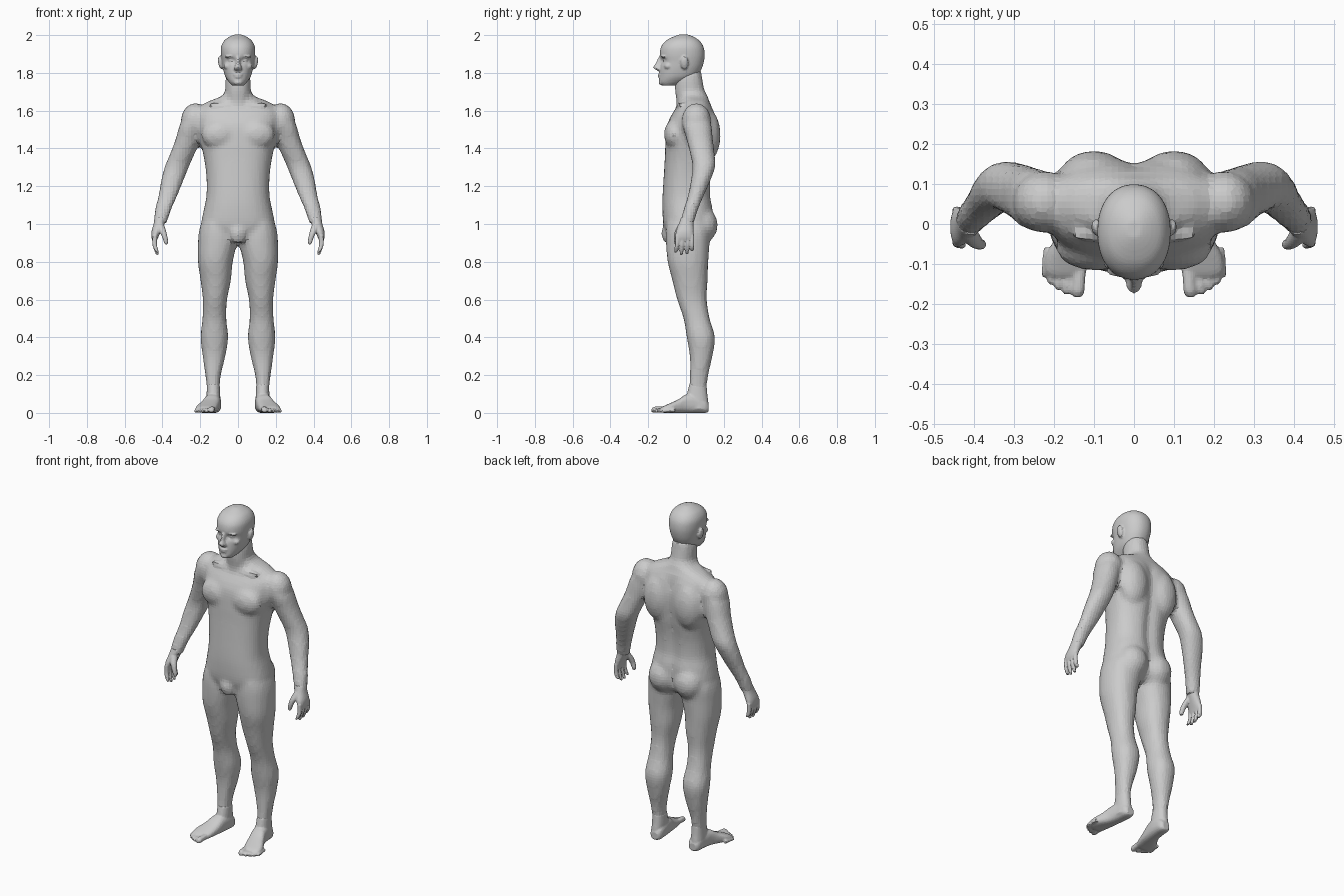
import bpy, bmesh, math
from mathutils import Matrix, Vector


def spline(rows, steps=4):
    """Smoothly resample section rows (Catmull-Rom)."""
    out = []
    for i in range(len(rows) - 1):
        a, b, c, d = (rows[max(0, i - 1)], rows[i], rows[i + 1],
                      rows[min(len(rows) - 1, i + 2)])
        for k in range(steps):
            t = k / steps
            out.append([0.5 * (2 * q + (r - p) * t + (2 * p - 5 * q + 4 * r - s) * t * t
                               + (3 * q - p - 3 * r + s) * t ** 3)
                        for p, q, r, s in zip(a, b, c, d)])
    return out + [list(rows[-1])]


def loft(bm, rows, sides=(1,), seg=32, power=2.2, along_y=False):
    """Rows are (height, centre x, half width, low, high); low/high are y, or z for along_y."""
    for s in sides:
        rings = []
        for h, cx, hw, lo, hi in spline(rows):
            ring = []
            for i in range(seg):
                a = 2 * math.pi * i / seg
                c, d = math.cos(a), math.sin(a)
                c = math.copysign(abs(c) ** (2 / power), c)
                d = math.copysign(abs(d) ** (2 / power), d)
                x, v = s * (cx + hw * c), (lo + hi) / 2 + (hi - lo) / 2 * d
                ring.append(bm.verts.new((x, h, v) if along_y else (x, v, h)))
            rings.append(ring)
        for r0, r1 in zip(rings, rings[1:]):
            for i in range(seg):
                j = (i + 1) % seg
                bm.faces.new((r0[i], r0[j], r1[j], r1[i]))
        bm.faces.new(rings[0][::-1])
        bm.faces.new(rings[-1])


def ball(bm, pos, size, sides=(1, -1), tilt=0):
    for s in sides:
        m = (Matrix.Translation((s * pos[0], pos[1], pos[2]))
             @ Matrix.Rotation(s * tilt, 4, 'Y') @ Matrix.Diagonal((*size, 1)))
        bmesh.ops.create_uvsphere(bm, u_segments=24, v_segments=16, radius=1, matrix=m)


def finish(bm, name, voxel, smooth):
    """Fuse the overlapping volumes into one faceted skin."""
    bmesh.ops.recalc_face_normals(bm, faces=bm.faces)
    me = bpy.data.meshes.new(name)
    bm.to_mesh(me)
    bm.free()
    ob = bpy.data.objects.new(name, me)
    bpy.context.collection.objects.link(ob)
    r = ob.modifiers.new("fuse", 'REMESH')
    r.mode, r.voxel_size = 'VOXEL', voxel
    m = ob.modifiers.new("soften", 'SMOOTH')
    m.factor, m.iterations = 0.5, smooth
    return ob


BOTH = (1, -1)

# Torso with spine groove
bm = bmesh.new()
loft(bm, [(.91, 0, .13, -.08, .11), (.95, 0, .185, -.105, .14), (1.0, 0, .195, -.12, .145),
          (1.08, 0, .18, -.125, .145), (1.15, 0, .167, -.124, .132), (1.25, 0, .167, -.118, .135),
          (1.35, 0, .18, -.112, .152), (1.45, 0, .203, -.108, .165), (1.53, 0, .215, -.098, .165),
          (1.60, 0, .215, -.062, .148), (1.645, 0, .165, -.02, .125), (1.675, 0, .09, -.04, .115),
          (1.70, 0, .066, -.05, .1)], seg=48, power=2.4)
for v in bm.verts:
    if v.co.y > .06 and abs(v.co.x) < .05 and v.co.z < 1.62:
        v.co.y -= .018 * (1 - abs(v.co.x) / .05)
# Chest, back and seat muscles, collar bones, groin
ball(bm, (.095, -.06, 1.475), (.1, .056, .08))
ball(bm, (.1, .11, 1.47), (.09, .073, .14))
ball(bm, (.085, .085, .995), (.086, .083, .095))
ball(bm, (.225, .055, 1.545), (.078, .078, .095))
ball(bm, (.09, -.035, 1.635), (.075, .014, .011), tilt=-.1)
ball(bm, (0, -.1, .95), (.042, .03, .055), (1,))
# Neck
loft(bm, [(1.60, 0, .09, -.055, .14), (1.65, 0, .078, -.05, .12), (1.70, 0, .068, -.058, .1),
          (1.76, 0, .066, -.058, .088), (1.81, 0, .06, -.05, .08)])
# Legs
loft(bm, [(.09, .13, .034, .01, .112), (.13, .131, .034, .015, .11), (.2, .132, .041, .02, .118),
          (.3, .127, .06, .02, .14), (.4, .125, .073, .004, .153), (.5, .125, .063, -.013, .125),
          (.6, .122, .064, -.047, .11), (.7, .118, .08, -.072, .114), (.8, .12, .092, -.097, .118),
          (.9, .109, .103, -.106, .125), (.97, .107, .098, -.106, .13),
          (1.03, .1, .085, -.1, .12)], BOTH)
# Arms
loft(bm, [(1.0, .414, .035, -.032, .04), (1.08, .395, .043, -.012, .065), (1.15, .371, .05, .01, .094),
          (1.24, .345, .06, .028, .133), (1.31, .321, .064, .034, .156), (1.38, .291, .065, .02, .15),
          (1.45, .264, .066, .002, .142), (1.53, .24, .066, -.018, .134),
          (1.60, .215, .05, .0, .115)], BOTH)
finish(bm, "body", .016, 2)

# Head with eye sockets pressed in
bm = bmesh.new()
loft(bm, [(1.733, 0, .03, -.125, -.06), (1.75, 0, .047, -.141, -.005), (1.78, 0, .067, -.141, .055),
          (1.82, 0, .079, -.139, .082), (1.86, 0, .086, -.135, .095), (1.90, 0, .091, -.139, .099),
          (1.94, 0, .089, -.131, .092), (1.972, 0, .072, -.104, .07), (1.992, 0, .044, -.066, .038),
          (2.003, 0, .018, -.035, .01)], seg=64)
for v in bm.verts:
    if v.co.y < -.04:
        dx, dz = abs(v.co.x) - .037, v.co.z - 1.866
        v.co.y += .016 * math.exp(-(dx / .022) ** 2 - (dz / .014) ** 2)
# Nose, brows, eyes, cheeks, lips, chin, ears
loft(bm, [(1.808, 0, .012, -.143, -.115), (1.818, 0, .021, -.163, -.115), (1.83, 0, .019, -.174, -.115),
          (1.85, 0, .012, -.162, -.115), (1.885, 0, .01, -.144, -.115)], seg=16)
ball(bm, (.036, -.117, 1.888), (.034, .016, .008), tilt=.1)
ball(bm, (.036, -.109, 1.866), (.015, .013, .01))
ball(bm, (.05, -.095, 1.835), (.027, .022, .018))
ball(bm, (0, -.138, 1.791), (.024, .012, .006), (1,))
ball(bm, (0, -.137, 1.778), (.021, .012, .006), (1,))
ball(bm, (0, -.13, 1.75), (.024, .015, .015), (1,))
ball(bm, (.093, -.008, 1.853), (.012, .021, .035), tilt=.2)
finish(bm, "head", .006, 2)

# Hands: palm, four fingers, thumb
bm = bmesh.new()
loft(bm, [(1.035, .408, .032, -.026, .044), (1.0, .418, .029, -.038, .04), (.96, .433, .025, -.053, .041),
          (.93, .44, .018, -.056, .042), (.912, .441, .012, -.052, .038)], BOTH, 24)
for y, tip, drift in ((-.046, .85, -.008), (-.019, .836, -.006), (.008, .84, -.003), (.032, .856, 0)):
    loft(bm, [(.94, .441, .012, y - .012, y + .012), (.9, .442, .0125, y - .012, y + .012),
              (.873, .437, .0115, y + drift / 2 - .011, y + drift / 2 + .011),
              (tip, .426, .008, y + drift - .008, y + drift + .008)], BOTH, 12)
loft(bm, [(1.0, .413, .02, -.04, .005), (.965, .4, .019, -.058, -.02), (.935, .389, .015, -.064, -.034),
          (.91, .382, .013, -.064, -.038), (.892, .38, .008, -.06, -.044)], BOTH, 12)
finish(bm, "hands", .005, 2)

# Feet: ankle, sole, five toes
bm = bmesh.new()
loft(bm, [(.02, .132, .038, -.005, .12), (.06, .131, .037, -.005, .118), (.1, .13, .036, .005, .113),
          (.15, .131, .034, .017, .109)], BOTH)
loft(bm, [(.12, .127, .022, .006, .05), (.1, .127, .036, .0, .075), (.05, .13, .041, .0, .1),
          (0, .138, .044, .0, .097), (-.04, .15, .05, .0, .072), (-.08, .164, .056, .0, .053),
          (-.115, .171, .053, .0, .038), (-.13, .17, .045, .003, .03)],
     BOTH, 32, 2.6, True)
for x, tip, r in ((.135, -.183, .016), (.162, -.176, .0115), (.183, -.166, .011),
                  (.202, -.151, .0105), (.217, -.133, .0095)):
    loft(bm, [(tip + .075, x, r, .004, .004 + 2 * r), (tip + .035, x + .003, r, .003, .003 + 2 * r),
              (tip + .012, x + .005, r, 0, 2 * r), (tip, x + .006, r * .6, .003, r * 1.4)],
         BOTH, 12, 2.2, True)
finish(bm, "feet", .006, 2)
